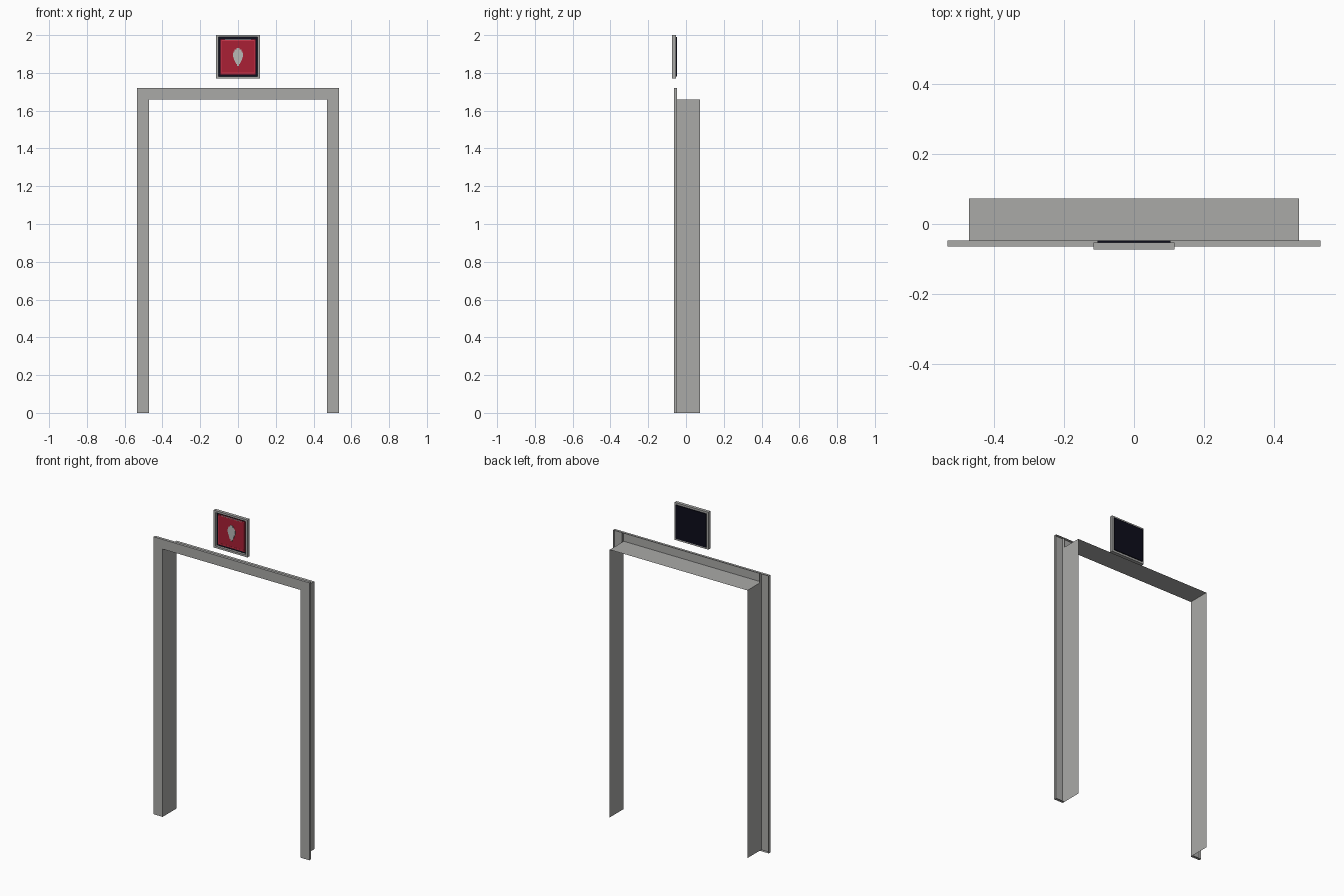
import bpy, bmesh
from mathutils import Vector

if "Cube" in bpy.data.objects:
    bpy.data.objects.remove(bpy.data.objects["Cube"])


def material(name, rgb):
    m = bpy.data.materials.new(name)
    m.diffuse_color = (*rgb, 1)
    m.use_nodes = True
    m.node_tree.nodes["Principled BSDF"].inputs["Base Color"].default_value = m.diffuse_color
    return m


GREY = material("metal grey", (0.40, 0.40, 0.39))
PALE = material("icon grey", (0.48, 0.48, 0.47))
RED = material("sign red", (0.40, 0.014, 0.035))
BRIGHT = material("bright red", (0.62, 0.04, 0.075))
BLACK = material("backing black", (0.004, 0.004, 0.011))


def finish(name, bm, mat):
    me = bpy.data.meshes.new(name)
    bm.to_mesh(me)
    bm.free()
    me.materials.append(mat)
    ob = bpy.data.objects.new(name, me)
    bpy.context.collection.objects.link(ob)
    return ob


def add_box(bm, x, y, z, open_dirs=()):
    """Box from ranges; faces pointing along open_dirs are left out."""
    geo = bmesh.ops.create_cube(bm, size=1)
    for v in geo["verts"]:
        v.co = Vector([r[0] if c < 0 else r[1] for c, r in zip(v.co, (x, y, z))])
    faces = {f for v in geo["verts"] for f in v.link_faces}
    for f in faces:
        f.normal_update()
    drop = [f for f in faces if any(f.normal.dot(Vector(d)) > 0.9 for d in open_dirs)]
    if drop:
        bmesh.ops.delete(bm, geom=drop, context='FACES')


def box(name, x, y, z, mat, open_dirs=()):
    bm = bmesh.new()
    add_box(bm, x, y, z, open_dirs)
    return finish(name, bm, mat)


def ring(name, outer, inner, zc, y, mat):
    """Square picture frame of four bars."""
    bm = bmesh.new()
    for s in (-1, 1):
        a, b = sorted((s * inner, s * outer))
        add_box(bm, (-outer, outer), y, (zc + a, zc + b))
        add_box(bm, (a, b), y, (zc - inner, zc + inner))
    return finish(name, bm, mat)


# door casing: folded metal channels, open at the back
IN, OUT, SOFFIT, TOP = 0.472, 0.534, 1.66, 1.72
TRIM_Y = (-0.064, -0.047)
BACK = (0, 1, 0)
for side, s in (("left", -1), ("right", 1)):
    box(side + "_casing", sorted((s * IN, s * OUT)), TRIM_Y, (0, TOP), GREY, [BACK])
box("header_casing", (-IN, IN), TRIM_Y, (SOFFIT, TOP), GREY,
    [BACK, (1, 0, 0), (-1, 0, 0)])

# thin lining sheet through the wall opening
bm = bmesh.new()
path = [(-IN, 0), (-IN, SOFFIT), (IN, SOFFIT), (IN, 0)]
rows = [[bm.verts.new((x, y, z)) for x, z in path] for y in (TRIM_Y[1], 0.073)]
for i in range(3):
    bm.faces.new((rows[0][i], rows[0][i + 1], rows[1][i + 1], rows[1][i]))
finish("door_lining", bm, GREY)

# sign above the door
ZC = 1.885
ring("sign_frame", 0.116, 0.104, ZC, (-0.073, -0.053), GREY)
box("sign_backing", (-0.104, 0.104), (-0.058, -0.047), (ZC - 0.104, ZC + 0.104), BLACK)
box("sign_panel", (-0.093, 0.093), (-0.064, -0.058), (ZC - 0.093, ZC + 0.093), RED)
ring("sign_outline", 0.088, 0.084, ZC, (-0.065, -0.064), BRIGHT)
box("sign_highlight", (-0.07, 0.07), (-0.065, -0.064), (ZC + 0.089, ZC + 0.093), PALE)

# stepped oval icon, half widths from bottom to top
steps = [0.006, 0.011, 0.016, 0.020, 0.024, 0.026, 0.026, 0.024, 0.018, 0.009]
bm = bmesh.new()
h = 0.0096
right = []
for i, w in enumerate(steps):
    z = ZC - 0.048 + i * h
    right += [(w, z), (w, z + h)]
clean = [p for i, p in enumerate(right) if i == 0 or p != right[i - 1]]
outline = clean + [(-x, z) for x, z in reversed(clean)]
face = bm.faces.new([bm.verts.new((x, -0.0655, z)) for x, z in outline])
ext = bmesh.ops.extrude_face_region(bm, geom=[face])
for v in ext["geom"]:
    if isinstance(v, bmesh.types.BMVert):
        v.co.y = -0.064
bmesh.ops.recalc_face_normals(bm, faces=bm.faces[:])
finish("sign_icon", bm, PALE)
